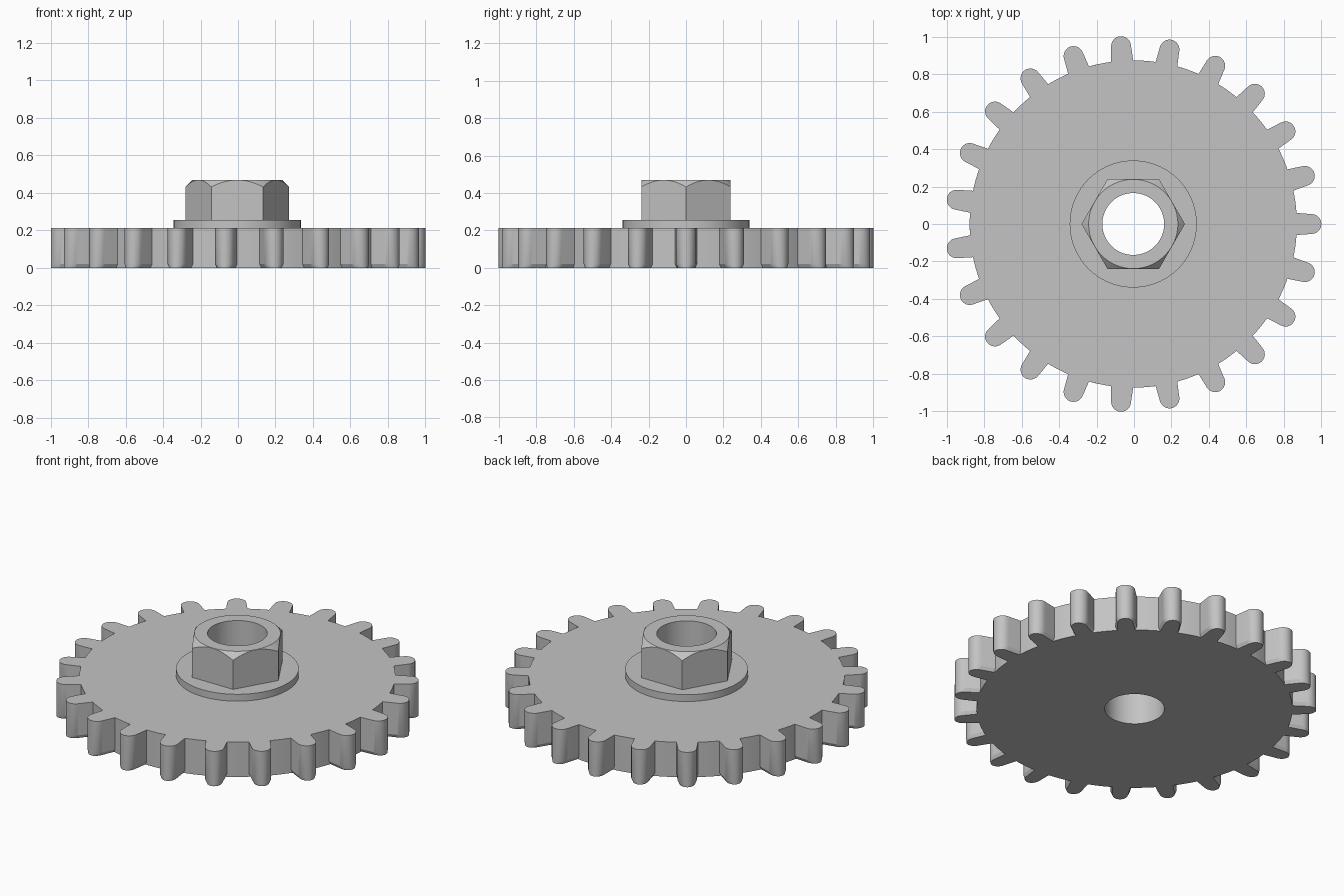
import bpy, bmesh
from math import sin, cos, pi, radians, hypot, atan2

default = bpy.data.objects.get("Cube")
if default:
    bpy.data.objects.remove(default)

TEETH, CENTRE_X = 23, -0.004
BORE, ROOT, TIP = 0.165, 0.873, 1.004
GEAR_TOP, FLANGE_TOP, NUT_TOP = 0.213, 0.255, 0.47

metal = bpy.data.materials.new("grey metal")
metal.use_nodes = True
grey = (0.55, 0.55, 0.55, 1)
metal.diffuse_color = grey
metal.node_tree.nodes["Principled BSDF"].inputs["Base Color"].default_value = grey


def ring_solid(name, rings):
    """Bridge equal-length closed rings one after another, last back to first."""
    bm = bmesh.new()
    loops = [[bm.verts.new(p) for p in ring] for ring in rings]
    count = len(loops[0])
    for a, b in zip(loops, loops[1:] + loops[:1]):
        for i in range(count):
            j = (i + 1) % count
            bm.faces.new((a[i], a[j], b[j], b[i]))
    bmesh.ops.recalc_face_normals(bm, faces=bm.faces)
    mesh = bpy.data.meshes.new(name)
    bm.to_mesh(mesh)
    bm.free()
    mesh.materials.append(metal)
    obj = bpy.data.objects.new(name, mesh)
    bpy.context.collection.objects.link(obj)
    obj.location.x = CENTRE_X
    bpy.ops.object.select_all(action="DESELECT")
    obj.select_set(True)
    bpy.context.view_layer.objects.active = obj
    bpy.ops.object.shade_smooth_by_angle(angle=radians(25))
    return obj


def circle(angles, radius, z):
    return [(radius * cos(a), radius * sin(a), z) for a in angles]


def gear_outline(narrowing):
    """Round-tipped teeth joined by arcs of the root circle."""
    tip, root = 0.053 - narrowing, 0.059 - narrowing
    pitch = 2 * pi / TEETH
    half = root / ROOT
    points = []
    for k in range(TEETH):
        tooth = [(ROOT * cos(half), -root)]
        for s in range(13):
            a = -pi / 2 + pi * s / 12
            tooth.append((TIP - 0.053 + 0.053 * cos(a), tip * sin(a)))
        for s in range(6):
            a = half + (pitch - 2 * half) * s / 6
            tooth.append((ROOT * cos(a), ROOT * sin(a)))
        c, n = cos(k * pitch), sin(k * pitch)
        points += [(x * c - y * n, x * n + y * c) for x, y in tooth]
    return points


def at_height(points, z):
    return [(x, y, z) for x, y in points]


# Gear wheel, with tooth flanks slightly relieved at the underside
outline, relieved = gear_outline(0), gear_outline(0.01)
angles = [atan2(y, x) for x, y in outline]
ring_solid("gear_wheel", [
    circle(angles, BORE, 0),
    at_height(relieved, 0),
    at_height(outline, 0.02),
    at_height(outline, GEAR_TOP),
    circle(angles, BORE, GEAR_TOP),
])

# Round flange under the nut
angles = [2 * pi * i / 96 for i in range(96)]
ring_solid("flange", [
    circle(angles, BORE, GEAR_TOP),
    circle(angles, 0.339, GEAR_TOP),
    circle(angles, 0.339, FLANGE_TOP),
    circle(angles, BORE, FLANGE_TOP),
])

# Hexagonal nut whose top corners are trimmed by a cone
APOTHEM = 0.239
hexagon = []
for a in angles:
    radius = APOTHEM / cos(a % (pi / 3) - pi / 6)
    hexagon.append((radius * cos(a), radius * sin(a)))
ring_solid("hex_nut", [
    circle(angles, BORE, FLANGE_TOP),
    at_height(hexagon, FLANGE_TOP),
    [(x, y, NUT_TOP - 0.001 - (hypot(x, y) - APOTHEM)) for x, y in hexagon],
    circle(angles, APOTHEM - 0.001, NUT_TOP),
    circle(angles, BORE, NUT_TOP),
])
